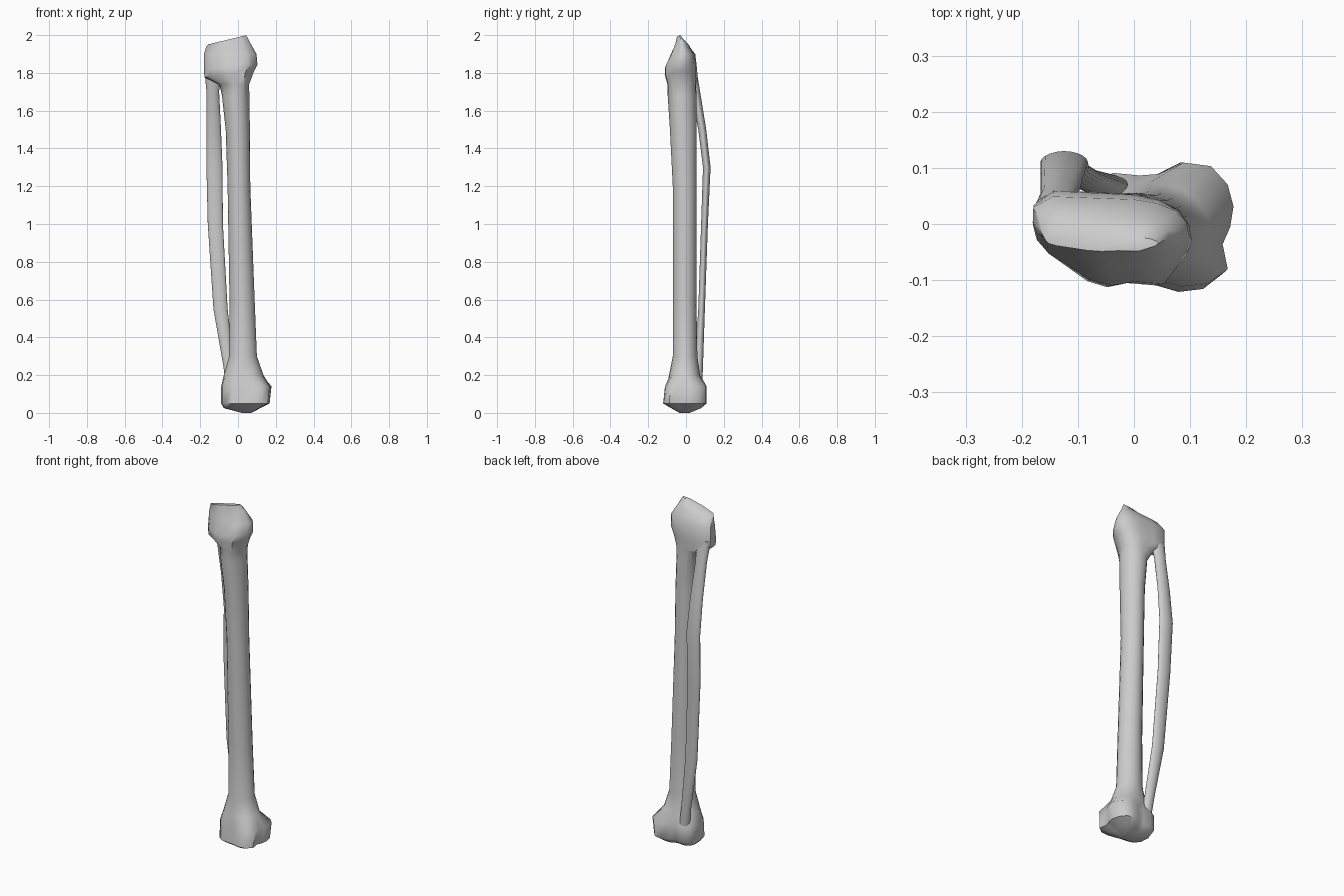
import bpy, bmesh, math

if "Cube" in bpy.data.objects:
    bpy.data.objects.remove(bpy.data.objects["Cube"])

N = 20
# Cross-section outlines, seen from above
ROUND = [(math.cos(i * math.pi / 8), math.sin(i * math.pi / 8)) for i in range(16)]
HEAD = [(-.17, .065), (-.185, .02), (-.17, -.04), (-.05, -.12), (-.03, -.105), (.02, -.105),
        (.045, -.12), (.105, -.04), (.095, .02), (.03, .055)]
FOOT = [(.18, .015), (.172, .068), (.14, .11), (.08, .118), (.03, .09), (-.07, .1), (-.1, .05),
        (-.095, -.05), (-.05, -.1), (.05, -.11), (.11, -.13), (.17, -.085), (.155, -.045)]


def resample(outline):
    """Fit an outline to the box -1..1 and sample it at N even angles."""
    xs, ys = zip(*outline)
    cx, cy = (max(xs) + min(xs)) / 2, (max(ys) + min(ys)) / 2
    sx, sy = (max(xs) - min(xs)) / 2, (max(ys) - min(ys)) / 2
    pts = [((x - cx) / sx, (y - cy) / sy) for x, y in outline]
    out = []
    for k in range(N):
        a = 2 * math.pi * k / N
        dx, dy = math.cos(a), math.sin(a)
        best = 0
        for (x0, y0), (x1, y1) in zip(pts, pts[1:] + pts[:1]):
            ex, ey = x1 - x0, y1 - y0
            det = ex * dy - ey * dx
            if abs(det) < 1e-9:
                continue
            s = (y0 * dx - x0 * dy) / det
            t = (ex * y0 - ey * x0) / det
            if -1e-6 <= s <= 1 + 1e-6 and t > best:
                best = t
        out.append((dx * best, dy * best))
    return out


SHAPES = {'r': resample(ROUND), 'h': resample(HEAD), 'f': resample(FOOT)}


def loft(name, rings):
    """Skin rings of (z, x0, x1, y0, y1, shape, tilt along x)."""
    bm = bmesh.new()
    loops = []
    for z, x0, x1, y0, y1, shape, tilt in rings:
        hx, hy = (x1 - x0) / 2, (y1 - y0) / 2
        loops.append([bm.verts.new(((x0 + x1) / 2 + u * hx, (y0 + y1) / 2 + v * hy, z + u * hx * tilt))
                      for u, v in SHAPES[shape]])
    for a, b in zip(loops, loops[1:]):
        for i in range(N):
            j = (i + 1) % N
            bm.faces.new((a[i], a[j], b[j], b[i]))
    bm.faces.new(loops[0][::-1])
    bm.faces.new(loops[-1])
    bmesh.ops.recalc_face_normals(bm, faces=bm.faces)
    mesh = bpy.data.meshes.new(name)
    bm.to_mesh(mesh)
    bm.free()
    ob = bpy.data.objects.new(name, mesh)
    bpy.context.collection.objects.link(ob)
    bpy.context.view_layer.objects.active = ob
    ob.select_set(True)
    bpy.ops.object.shade_smooth_by_angle(angle=math.radians(50))
    ob.select_set(False)


# Thick bone: ankle end, shaft, knee end
loft("shin_bone", [
    (0, .02, .07, -.035, .02, 'r', 0),
    (.025, -.075, .12, -.085, .08, 'f', 0),
    (.05, -.09, .17, -.13, .11, 'f', 0),
    (.14, -.09, .18, -.12, .11, 'f', 0),
    (.2, -.075, .135, -.09, .075, 'r', 0),
    (.3, -.047, .1, -.07, .06, 'r', 0),
    (.6, -.045, .088, -.07, .055, 'r', 0),
    (1.2, -.055, .065, -.07, .055, 'r', 0),
    (1.5, -.065, .063, -.085, .055, 'r', 0),
    (1.68, -.085, .06, -.097, .055, 'r', 0),
    (1.74, -.105, .06, -.105, .057, 'h', 0),
    (1.79, -.182, .085, -.12, .062, 'h', .1),
    (1.83, -.185, .105, -.117, .06, 'h', .1),
    (1.9, -.185, .1, -.085, .05, 'h', 0),
    (1.95, -.172, .065, -.06, .015, 'h', .1),
    (1.975, -.16, .045, -.05, -.02, 'h', .24),
])

# Thin bone bowed behind it
loft("calf_bone", [
    (.12, -.06, 0, .03, .085, 'r', 0),
    (.25, -.078, -.02, .045, .09, 'r', 0),
    (.55, -.13, -.055, .065, .1, 'r', 0),
    (1.0, -.16, -.08, .08, .116, 'r', 0),
    (1.3, -.167, -.082, .09, .13, 'r', 0),
    (1.5, -.167, -.09, .065, .107, 'r', 0),
    (1.7, -.167, -.1, .025, .075, 'r', 0),
    (1.82, -.178, -.09, 0, .055, 'r', 0),
])
